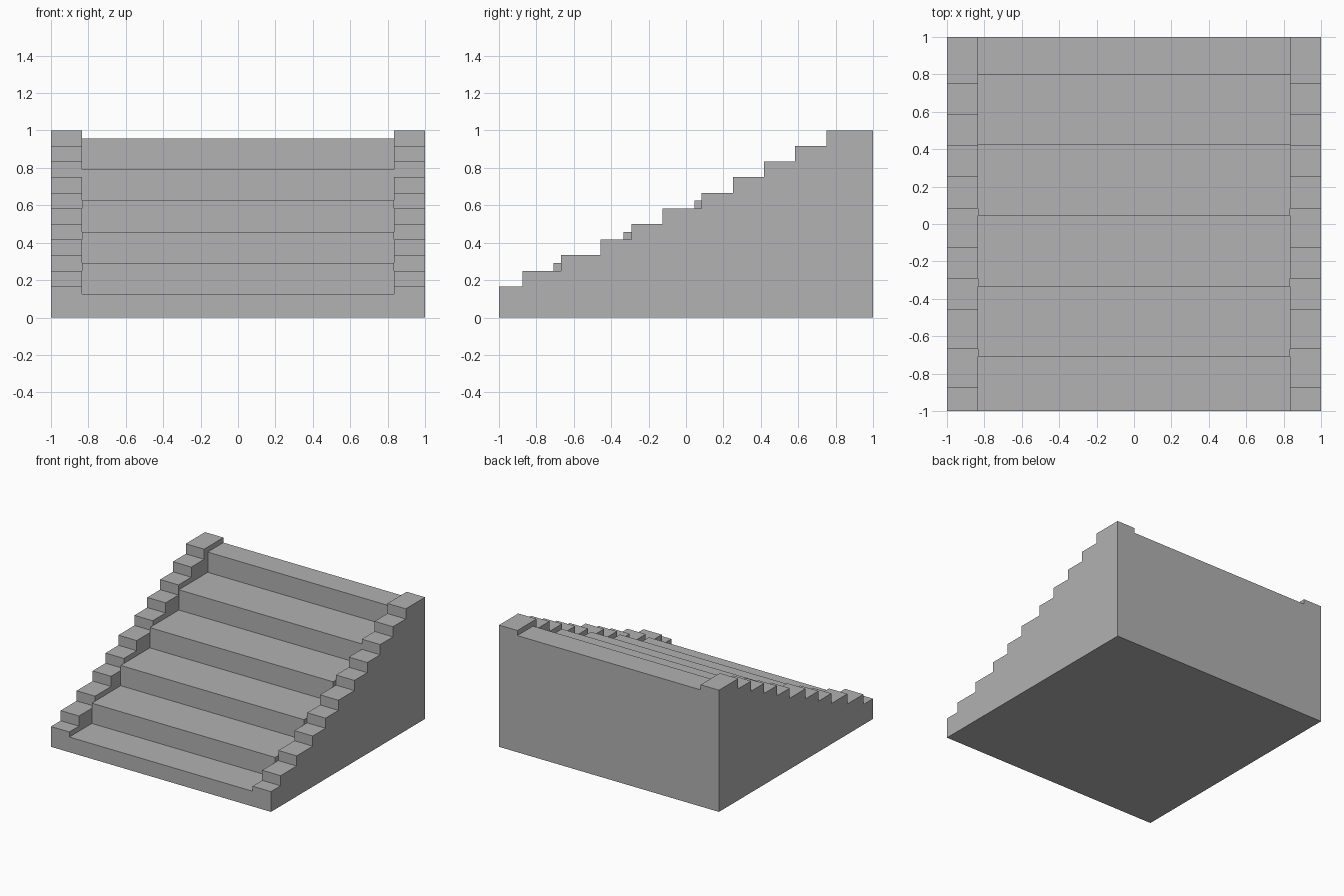
import bpy
import bmesh

cube = bpy.data.objects.get("Cube")
if cube:
    bpy.data.objects.remove(cube, do_unlink=True)

stone = bpy.data.materials.new("grey_stone")
stone.use_nodes = True
GREY = (0.445, 0.445, 0.445, 1)
stone.diffuse_color = GREY
stone.node_tree.nodes["Principled BSDF"].inputs["Base Color"].default_value = GREY


def stepped_block(name, x0, x1, fronts, first, rise):
    """Extrude a stair profile across x; fronts lists the riser positions."""
    outline = [(-1, 0)]
    for i, y in enumerate(fronts):
        z = first + i * rise
        end = fronts[i + 1] if i + 1 < len(fronts) else 1
        outline += [(y, z), (end, z)]
    outline.append((1, 0))

    bm = bmesh.new()
    face = bm.faces.new([bm.verts.new((x0, y, z)) for y, z in outline])
    swept = bmesh.ops.extrude_face_region(bm, geom=[face])
    verts = [v for v in swept["geom"] if isinstance(v, bmesh.types.BMVert)]
    bmesh.ops.translate(bm, vec=(x1 - x0, 0, 0), verts=verts)
    bmesh.ops.recalc_face_normals(bm, faces=bm.faces)
    mesh = bpy.data.meshes.new(name)
    bm.to_mesh(mesh)
    bm.free()
    mesh.materials.append(stone)
    obj = bpy.data.objects.new(name, mesh)
    bpy.context.collection.objects.link(obj)


INNER = 0.833

# Broad central flight
stepped_block("main_steps", -INNER, INNER,
              [-1, -0.708, -0.333, 0.045, 0.422, 0.797], 0.125, 1 / 6)

# Finer stepped side walls
wall_fronts = [-1, -0.875, -0.667, -0.458, -0.292, -0.125,
               0.083, 0.25, 0.417, 0.583, 0.75]
stepped_block("right_side_wall", -1, -INNER, wall_fronts, 1 / 6, 1 / 12)
stepped_block("left_side_wall", INNER, 1, wall_fronts, 1 / 6, 1 / 12)
